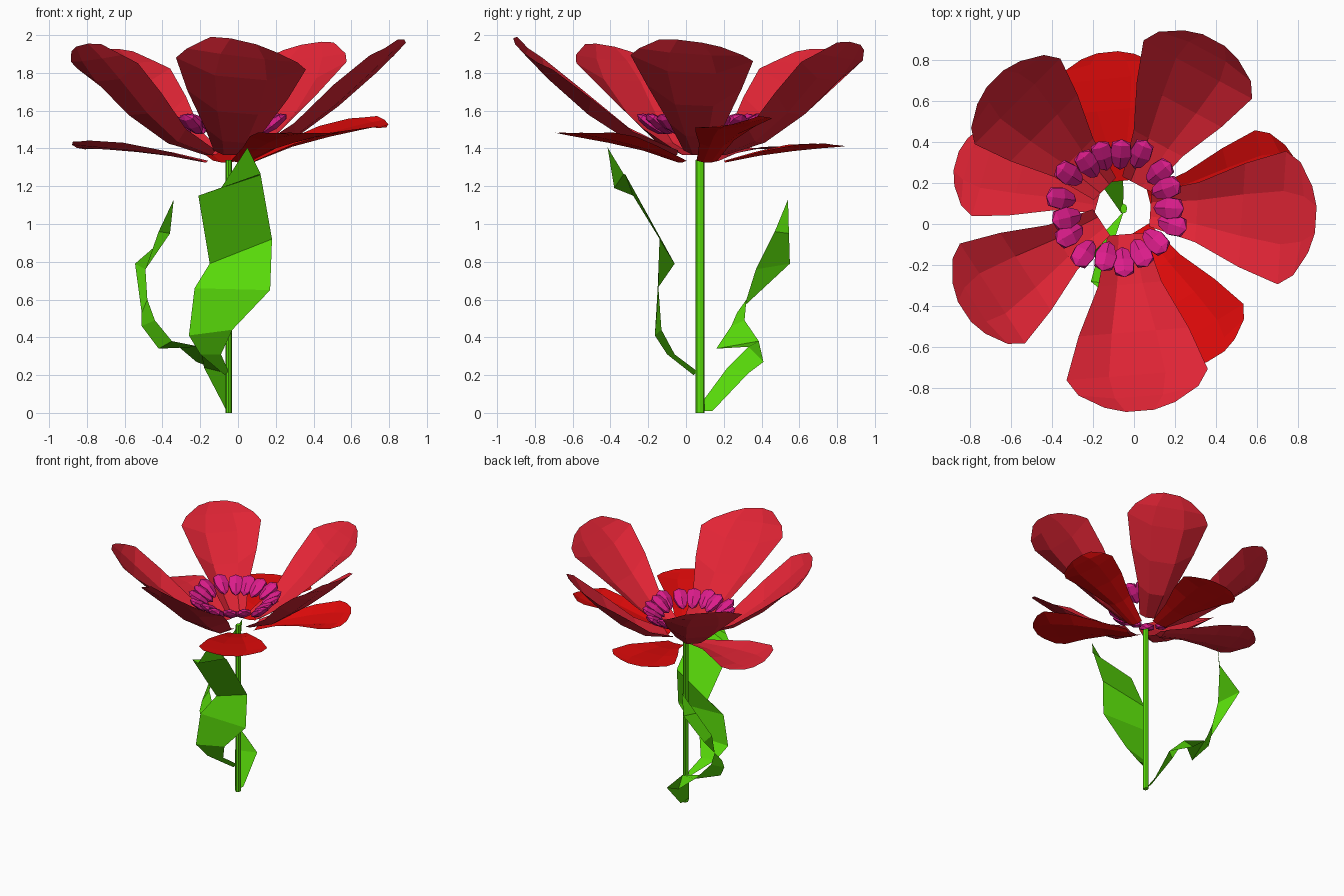
import bpy, bmesh, math, random
from mathutils import Vector, Matrix

if "Cube" in bpy.data.objects:
    bpy.data.objects.remove(bpy.data.objects["Cube"])

random.seed(4)
CX, CY = -0.05, 0.08          # stem axis


def material(name, rgb):
    m = bpy.data.materials.new(name)
    m.diffuse_color = (*rgb, 1)
    m.use_nodes = True
    m.node_tree.nodes["Principled BSDF"].inputs["Base Color"].default_value = m.diffuse_color
    return m


crimson = material("crimson", (0.76, 0.018, 0.036))
red = material("red", (0.75, 0.003, 0.003))
magenta = material("magenta", (0.72, 0.012, 0.26))
green = material("green", (0.10, 0.72, 0.003))


def add_mesh(name, verts, faces, mat):
    me = bpy.data.meshes.new(name)
    me.from_pydata(verts, [], faces)
    me.materials.append(mat)
    ob = bpy.data.objects.new(name, me)
    bpy.context.collection.objects.link(ob)
    return ob


def grid_faces(rows, cols):
    return [(r * cols + c, r * cols + c + 1, (r + 1) * cols + c + 1, (r + 1) * cols + c)
            for r in range(rows - 1) for c in range(cols - 1)]


# Petals: cupped sheets widening from a narrow base to a blunt tip
# (distance along petal, relative width, relative cup depth)
OUTLINE = [(0, .26, .25), (.28, .45, .65), (.55, .78, 1), (.79, 1, .75), (.92, .85, .4), (1, .5, .2)]
COLUMNS = [-1, -.4, .4, 1]


def petal(name, tip, width, roll, base_z, power, cup, mat):
    tip = Vector(tip)
    out = Vector((tip.x - CX, tip.y - CY, 0))
    reach = out.length
    out.normalize()
    side = Vector((-out.y, out.x, 0))
    verts = []
    for t, w, c in OUTLINE:
        for u in COLUMNS:
            s = t - (0.04 * u * u if t > .9 else 0)
            p = Vector((CX, CY, 0)) + out * (0.13 + (reach - 0.13) * s) + side * (u * w * width)
            p.z = base_z + (tip.z - base_z) * s ** power + cup * u * u * c + roll * u * t
            verts.append(p)
    add_mesh(name, verts, grid_faces(len(OUTLINE), len(COLUMNS)), mat)


upper = [((0.03, -0.915, 1.97), .345, -.04, 1.8), ((0.89, 0.02, 1.97), .325, -.02, 1.5),
         ((0.39, 0.90, 1.96), .30, -.02, 1.8), ((-0.68, 0.71, 1.93), .295, 0, 1.8),
         ((-0.83, -0.43, 1.95), .29, .02, 1.8)]
for i, (tip, w, roll, power) in enumerate(upper):
    petal(f"upper_petal_{i + 1}", tip, w, roll, 1.36, power, .12, crimson)

lower = [((-0.13, 0.84, 1.41), .26, 0, red), ((0.79, 0.29, 1.54), .21, .03, red),
         ((0.40, -0.65, 1.48), .25, 0, red), ((-0.87, 0.31, 1.41), .24, .02, crimson)]
for i, (tip, w, roll, mat) in enumerate(lower):
    petal(f"lower_petal_{i + 1}", tip, w, roll, 1.325, .75, .04, mat)

# Stamens: ring of flattened faceted teardrops tilted outward
COUNT = 17
for i in range(COUNT):
    a = math.tau * i / COUNT + random.uniform(-.06, .06)
    r = 0.265 + random.uniform(-.02, .02)
    bm = bmesh.new()
    bmesh.ops.create_uvsphere(bm, u_segments=6, v_segments=4, radius=1)
    for v in bm.verts:
        x, y, z = v.co
        v.co = (z * .09, x * .06 * (1 + .3 * z), y * .032)
    place = (Matrix.Translation((-0.08 + r * math.cos(a), 0.085 + r * math.sin(a), 1.53))
             @ Matrix.Rotation(a, 4, 'Z') @ Matrix.Rotation(-.6, 4, 'Y'))
    bm.transform(place)
    bmesh.ops.recalc_face_normals(bm, faces=bm.faces)
    ob = add_mesh(f"stamen_{i + 1}", [], [], magenta)
    bm.to_mesh(ob.data)
    bm.free()

# Stem
bpy.ops.mesh.primitive_cylinder_add(vertices=8, radius=1, depth=1.34, location=(CX, 0.075, 0.67))
stem = bpy.context.object
stem.name = "stem"
stem.scale = (0.017, 0.024, 1)
stem.data.materials.append(green)


# Leaves: folded strips given as left and right edge points
def leaf(name, rows, tip):
    verts = [p for row in rows for p in row] + [tip]
    n = len(rows)
    add_mesh(name, verts, grid_faces(n, 2) + [(2 * n - 2, 2 * n - 1, 2 * n)], green)


leaf("front_leaf", [
    ((-.07, .04, .20), (-.05, .06, .22)),
    ((-.20, -.10, .31), (-.09, -.06, .31)),
    ((-.26, -.165, .41), (-.03, -.13, .44)),
    ((-.23, -.15, .66), (.17, -.145, .65)),
    ((-.15, -.06, .79), (.18, -.14, .92)),
    ((-.21, -.28, 1.15), (.12, -.32, 1.26)),
    ((-.09, -.38, 1.19), (.12, -.33, 1.265)),
], (.05, -.415, 1.405))

leaf("back_leaf", [
    ((-.05, .14, .01), (-.06, .05, .01)),
    ((-.06, .33, .21), (-.18, .22, .24)),
    ((-.22, .41, .27), (-.20, .33, .35)),
    ((-.35, .385, .38), (-.42, .16, .34)),
    ((-.44, .31, .49), (-.51, .24, .46)),
    ((-.48, .32, .60), (-.51, .27, .53)),
    ((-.49, .37, .76), (-.545, .55, .79)),
    ((-.42, .47, .96), (-.36, .545, .95)),
], (-.34, .54, 1.13))
